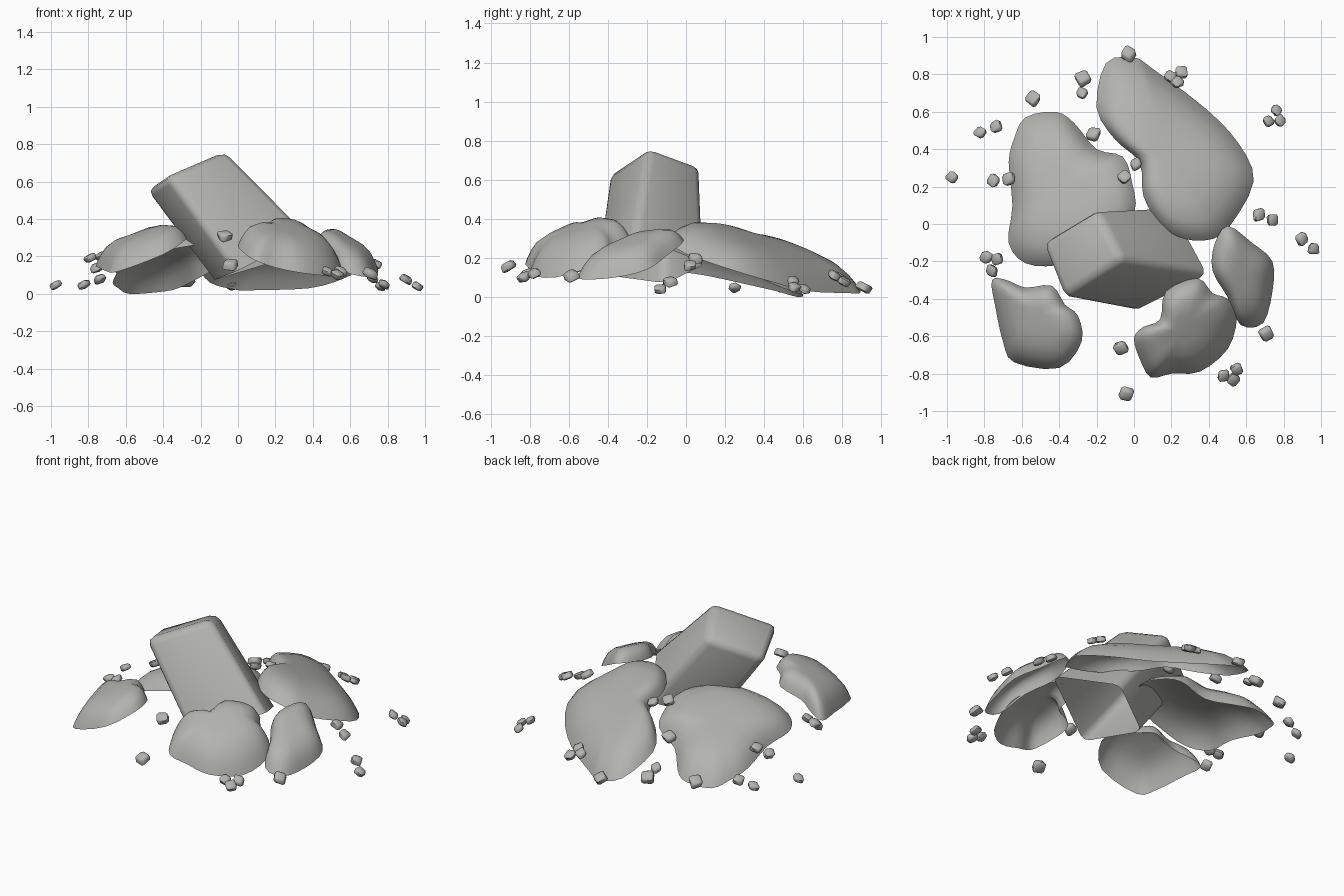
import bpy
import bmesh
import math
import random
from mathutils import Vector, Matrix

random.seed(4)
scene_cube = bpy.data.objects.get("Cube")
if scene_cube:
    bpy.data.objects.remove(scene_cube, do_unlink=True)

# One stone colour for everything
stone = bpy.data.materials.new("grey_stone")
stone.use_nodes = True
colour = (0.45, 0.45, 0.43, 1)
stone.diffuse_color = colour
stone.node_tree.nodes["Principled BSDF"].inputs["Base Color"].default_value = colour


def finish(name, bm, angle):
    """Turn a bmesh into a smooth-shaded stone object."""
    mesh = bpy.data.meshes.new(name)
    bm.to_mesh(mesh)
    bm.free()
    mesh.materials.append(stone)
    obj = bpy.data.objects.new(name, mesh)
    bpy.context.collection.objects.link(obj)
    bpy.ops.object.select_all(action="DESELECT")
    obj.select_set(True)
    bpy.context.view_layer.objects.active = obj
    bpy.ops.object.shade_smooth_by_angle(angle=math.radians(angle))


def rounded_loop(points, steps=3):
    """Closed curve running through the given rim points."""
    points = [Vector(p) for p in points]
    count = len(points)
    loop = []
    for i in range(count):
        a, b, c, d = (points[(i + k) % count] for k in (-1, 0, 1, 2))
        for s in range(steps):
            t = s / steps
            loop.append(0.5 * (2 * b + (c - a) * t
                               + (2 * a - 5 * b + 4 * c - d) * t ** 2
                               + (3 * b - a - 3 * c + d) * t ** 3))
    return loop


def tilt_plane(points):
    """Best-fitting tilted plane through the rim, as a height function."""
    total = Matrix(((0, 0, 0), (0, 0, 0), (0, 0, 0)))
    target = Vector((0, 0, 0))
    for p in points:
        flat = Vector((p.x, p.y, 1))
        total += Matrix([flat * c for c in flat])
        target += flat * p.z
    slope = total.inverted() @ target
    return lambda p: slope.dot(Vector((p.x, p.y, 1)))


def slab(name, rim_points, lift):
    """Open shell of broken ground: steep edges and a gently domed top."""
    rim = rounded_loop(rim_points)
    count = len(rim)
    height = tilt_plane(rim)
    centre = sum(rim, Vector()) / count
    centre.z = height(centre)
    bm = bmesh.new()
    rings = []
    for t in (1, 0.96, 0.89, 0.77, 0.55, 0.28):
        ring = []
        for p in rim:
            q = centre.lerp(p, t)
            q.z = height(q) + (p.z - height(p)) * t ** 3 + lift * (1 - t ** 5)
            ring.append(bm.verts.new(q))
        rings.append(ring)
    top = bm.verts.new(centre + Vector((0, 0, lift)))
    for i in range(count):
        j = (i + 1) % count
        for outer, inner in zip(rings, rings[1:]):
            bm.faces.new((outer[i], outer[j], inner[j], inner[i]))
        bm.faces.new((rings[-1][i], rings[-1][j], top))
    finish(name, bm, 180)


# Large plates of ground pushed up around the block
slab("back_left_slab", [
    (0.27, -0.08, 0.31), (0.42, -0.08, 0.28), (0.52, 0, 0.22),
    (0.64, 0.23, 0.14), (0.56, 0.43, 0.08), (0.38, 0.62, 0.03),
    (0.1, 0.83, 0.02), (0, 0.89, 0.02), (-0.15, 0.86, 0.06),
    (-0.2, 0.62, 0.15), (-0.1, 0.45, 0.21), (0.03, 0.33, 0.25),
    (0.05, 0.15, 0.3), (0.14, 0, 0.32)], 0.13)

slab("back_right_slab", [
    (0, 0.05, 0.26), (-0.01, 0.22, 0.23), (-0.06, 0.36, 0.17),
    (-0.2, 0.4, 0.09), (-0.32, 0.54, 0.03), (-0.42, 0.6, 0.01),
    (-0.58, 0.57, 0), (-0.64, 0.46, 0.03), (-0.67, 0.33, 0.06),
    (-0.65, 0.1, 0.11), (-0.67, -0.1, 0.14), (-0.58, -0.21, 0.18),
    (-0.4, -0.22, 0.23), (-0.15, -0.15, 0.27)], 0.12)

slab("front_right_slab", [
    (-0.76, -0.3, 0.15), (-0.74, -0.45, 0.14), (-0.7, -0.63, 0.12),
    (-0.64, -0.74, 0.12), (-0.4, -0.77, 0.21), (-0.28, -0.63, 0.29),
    (-0.3, -0.49, 0.3), (-0.37, -0.43, 0.29), (-0.44, -0.33, 0.27),
    (-0.58, -0.34, 0.22), (-0.68, -0.3, 0.18)], 0.115)

slab("front_left_slab", [
    (0, -0.61, 0.26), (0.03, -0.72, 0.22), (0.09, -0.82, 0.18),
    (0.2, -0.8, 0.14), (0.35, -0.79, 0.11), (0.5, -0.67, 0.1),
    (0.55, -0.5, 0.15), (0.5, -0.4, 0.22), (0.42, -0.37, 0.27),
    (0.34, -0.29, 0.31), (0.17, -0.36, 0.32), (0.14, -0.51, 0.29),
    (0.05, -0.55, 0.28)], 0.135)

slab("left_slab", [
    (0.5, -0.01, 0.29), (0.43, -0.11, 0.28), (0.42, -0.25, 0.26),
    (0.5, -0.39, 0.21), (0.57, -0.54, 0.12), (0.69, -0.53, 0.09),
    (0.74, -0.36, 0.1), (0.74, -0.2, 0.14), (0.63, -0.1, 0.21)], 0.105)

# Leaning block, open underneath: four upper corners, four lower
upper = [(-0.06, -0.19, 0.77), (-0.2, 0.08, 0.67),
         (-0.5, -0.1, 0.55), (-0.38, -0.4, 0.63)]
lower = [(0.39, -0.27, 0.32), (0.19, 0.1, 0.17),
         (-0.14, -0.1, 0.07), (-0.01, -0.47, 0.12)]
bm = bmesh.new()
up = [bm.verts.new(p) for p in upper]
low = [bm.verts.new(p) for p in lower]
bm.faces.new(up)
for i in range(4):
    j = (i + 1) % 4
    bm.faces.new((up[j], up[i], low[i], low[j]))
bmesh.ops.bevel(bm, geom=[e for e in bm.edges if not e.is_boundary],
                offset=0.045, segments=2, profile=0.5, affect="EDGES")
finish("leaning_block", bm, 180)

# Scattered pebbles
pebbles = [
    (-0.97, 0.25, 0.05), (-0.82, 0.49, 0.05), (-0.74, 0.52, 0.08),
    (-0.54, 0.67, 0.07), (-0.27, 0.78, 0.07), (-0.28, 0.7, 0.1),
    (-0.03, 0.91, 0.05), (0.19, 0.79, 0.1), (0.25, 0.81, 0.08),
    (0.23, 0.76, 0.11), (0.76, 0.61, 0.04), (0.72, 0.55, 0.08),
    (0.78, 0.55, 0.05), (-0.22, 0.48, 0.2), (0.01, 0.32, 0.3),
    (-0.05, 0.25, 0.3), (-0.75, 0.23, 0.14), (-0.67, 0.24, 0.16),
    (0.67, 0.05, 0.2), (0.74, 0.02, 0.16), (0.9, -0.08, 0.08),
    (0.96, -0.13, 0.04), (-0.79, -0.18, 0.19), (-0.73, -0.19, 0.2),
    (-0.76, -0.25, 0.14), (0.71, -0.59, 0.11), (0.48, -0.81, 0.12),
    (0.55, -0.78, 0.12), (0.53, -0.83, 0.1), (-0.07, -0.66, 0.31),
    (-0.04, -0.91, 0.16)]
big = (3, 4, 6, 13, 25, 29, 30)
for number, place in enumerate(pebbles):
    bm = bmesh.new()
    bmesh.ops.create_cube(bm, size=0.07 if number in big else 0.059)
    for v in bm.verts:
        v.co *= random.uniform(0.8, 1.15)
    bmesh.ops.bevel(bm, geom=bm.edges[:], offset=0.012, segments=1,
                    affect="EDGES")
    # Flatten, spin, then tip outward along the slope of the mound
    spin = Matrix.Rotation(random.uniform(0, math.pi), 4, "Z")
    outward = Vector((place[0], place[1], 0)).normalized()
    tip = Matrix.Rotation(math.radians(30), 4, Vector((-outward.y, outward.x, 0)))
    flat = Matrix.Diagonal((1, 1, 0.65, 1))
    bm.transform(Matrix.Translation(place) @ tip @ spin @ flat)
    finish("pebble_%d" % (number + 1), bm, 50)
